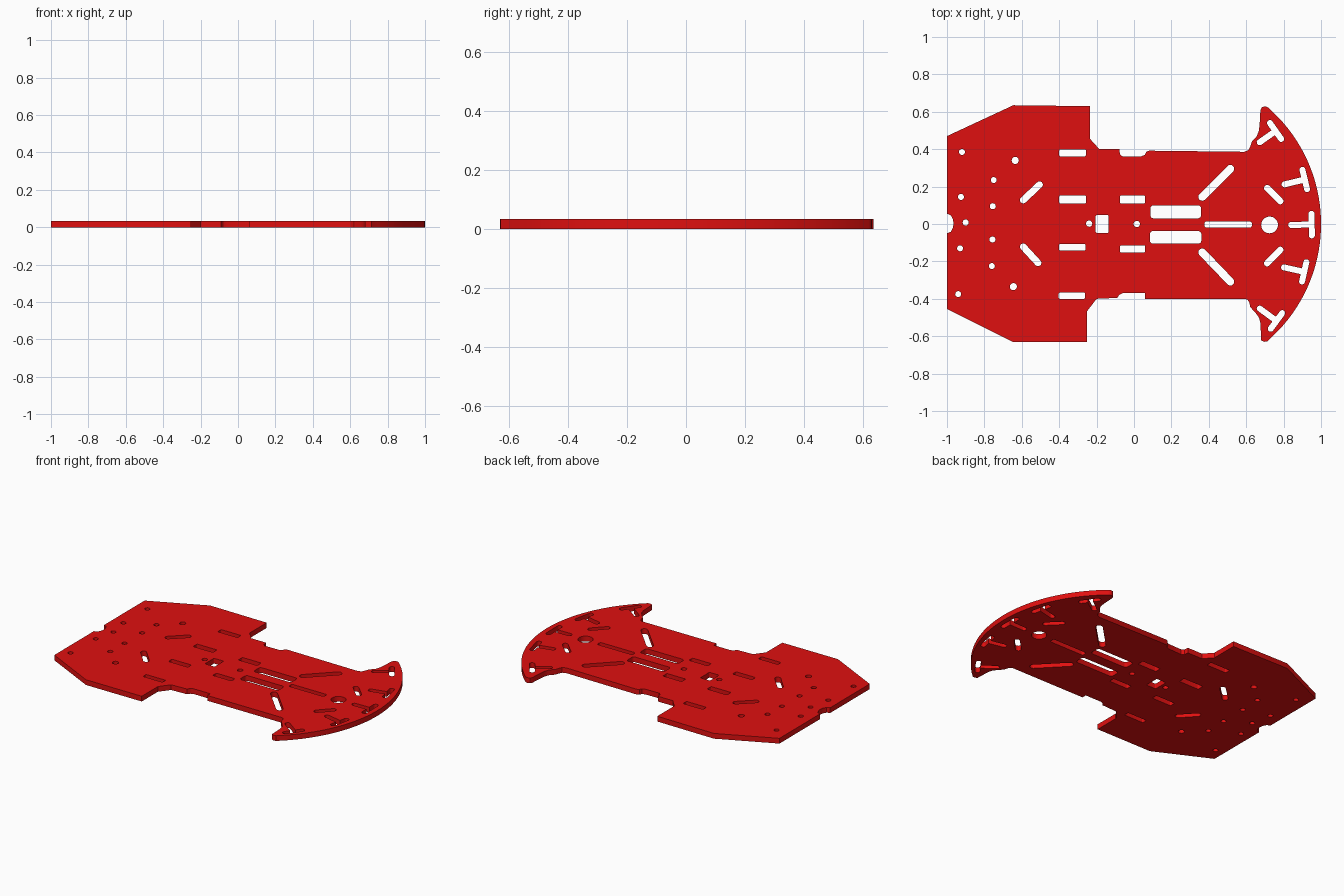
import bpy, bmesh
from math import sin, cos, pi, asin, atan2
from mathutils import Vector

if "Cube" in bpy.data.objects:
    bpy.data.objects.remove(bpy.data.objects["Cube"])

T = 0.034  # plate thickness


def arc(c, r, a0, a1, n=8):
    return [(c[0] + r * cos(a0 + (a1 - a0) * i / n),
             c[1] + r * sin(a0 + (a1 - a0) * i / n)) for i in range(n + 1)]


def circle(x, y, r):
    return arc((x, y), r, 0, 2 * pi, 20)[:-1]


def rect(x0, x1, y0, y1, r=0.006):
    return (arc((x1 - r, y1 - r), r, 0, pi / 2, 4) + arc((x0 + r, y1 - r), r, pi / 2, pi, 4)
            + arc((x0 + r, y0 + r), r, pi, 1.5 * pi, 4) + arc((x1 - r, y0 + r), r, 1.5 * pi, 2 * pi, 4))


def slot(x0, y0, x1, y1, r):
    a = atan2(y1 - y0, x1 - x0)
    return arc((x1, y1), r, a - pi / 2, a + pi / 2) + arc((x0, y0), r, a + pi / 2, a + 1.5 * pi)


def tee(sx, sy, jx, jy, h, r=0.016):
    """Round-ended T: stem from s to the junction j, crossbar of half length h."""
    d = (Vector((jx, jy)) - Vector((sx, sy))).normalized()
    a, length = atan2(d.y, d.x), (Vector((jx, jy)) - Vector((sx, sy))).length
    local = (arc((0, 0), r, pi / 2, 1.5 * pi) + [(length - r, -r)]
             + arc((length, -h), r, pi, 2 * pi) + arc((length, h), r, 0, pi)
             + [(length - r, r)])
    return [(sx + x * cos(a) - y * sin(a), sy + x * sin(a) + y * cos(a)) for x, y in local]


# Outer profile: rear deck, waist and curved bumper
top = [(-1, .055), (-1, .47), (-.645, .635), (-.235, .63), (-.235, .455), (-.185, .40),
       (-.078, .40), (-.075, .372), (-.06, .36), (.04, .362), (.058, .37), (.065, .385),
       (.08, .392), (.59, .386), (.612, .395), (.622, .415), (.63, .44), (.657, .47),
       (.668, .50), (.672, .54), (.676, .61), (.683, .624), (.70, .629), (.713, .626)]
a = asin(.62 / .826)
bumper = arc((.174, 0), .826, a, -a, 40)
bottom = [(.713, -.628), (.695, -.63), (.68, -.622), (.676, -.53), (.668, -.50), (.65, -.475),
          (.622, -.445), (.615, -.415), (.605, -.404), (.59, -.40), (.06, -.40), (.06, -.37),
          (-.06, -.37), (-.078, -.378), (-.09, -.395), (-.20, -.40), (-.25, -.465),
          (-.25, -.63), (-.65, -.63), (-1, -.455), (-1, -.05)]
notch = [(-.98, -.042), (-.968, -.02), (-.965, .003), (-.968, .025), (-.98, .047)]
loops = [top + bumper + bottom + notch]

# Screw holes and the large bumper hole
for x, y in [(-.92, .385), (-.75, .235), (-.925, .145), (-.755, .095), (-.90, .008),
             (-.757, -.083), (-.93, -.13), (-.76, -.225), (-.94, -.375)]:
    loops.append(circle(x, y, .016))
for x, y, r in [(-.635, .34, .019), (-.645, -.335, .019), (-.24, .002, .017),
                (.015, 0, .017), (.725, -.005, .045)]:
    loops.append(circle(x, y, r))

# Rectangular strap openings
for x0, x1, y0, y1 in [(-.40, -.257, .362, .398), (-.40, -.257, .11, .152),
                       (-.40, -.26, -.143, -.106), (-.403, -.262, -.40, -.367),
                       (-.075, .06, .11, .152), (-.075, .06, -.152, -.115),
                       (-.205, -.135, -.047, .047)]:
    loops.append(rect(x0, x1, y0, y1))
loops.append(rect(.088, .358, .03, .10, .016))
loops.append(rect(.085, .36, -.105, -.038, .016))
loops.append(rect(.377, .63, -.02, .014, .012))

# Diagonal slots
for s in [(-.592, .128, -.505, .21, .018), (-.592, -.122, -.513, -.208, .018),
          (.365, .145, .515, .295, .021), (.365, -.152, .515, -.308, .021),
          (.712, .192, .782, .122, .017), (.712, -.21, .782, -.138, .017)]:
    loops.append(slot(*s))

# T-shaped bumper slots
for t in [(.672, .437, .757, .497, .052), (.805, .212, .913, .238, .053),
          (.84, -.005, .95, -.003, .058), (.802, -.232, .91, -.256, .053),
          (.672, -.452, .762, -.518, .052)]:
    loops.append(tee(*t))

# Filled curve extruded into the plate, then turned into a mesh
cu = bpy.data.curves.new("chassis_plate", 'CURVE')
cu.dimensions, cu.fill_mode, cu.extrude = '2D', 'BOTH', T / 2
for pts in loops:
    sp = cu.splines.new('POLY')
    sp.points.add(len(pts) - 1)
    for p, (x, y) in zip(sp.points, pts):
        p.co = (x, y, 0, 1)
    sp.use_cyclic_u = True
ob = bpy.data.objects.new("chassis_plate", cu)
bpy.context.collection.objects.link(ob)
ob.location.z = T / 2
bpy.context.view_layer.objects.active = ob
ob.select_set(True)
bpy.ops.object.convert(target='MESH')
ob = bpy.context.object

# Weld the caps to the walls
bm = bmesh.new()
bm.from_mesh(ob.data)
bmesh.ops.remove_doubles(bm, verts=bm.verts, dist=0.0002)
bmesh.ops.recalc_face_normals(bm, faces=bm.faces)
bm.to_mesh(ob.data)
bm.free()
bpy.ops.object.shade_smooth_by_angle(angle=0.5)

mat = bpy.data.materials.new("red_plate")
mat.diffuse_color = (0.74, 0.005, 0.005, 1)
mat.use_nodes = True
mat.node_tree.nodes["Principled BSDF"].inputs["Base Color"].default_value = mat.diffuse_color
ob.data.materials.clear()
ob.data.materials.append(mat)
